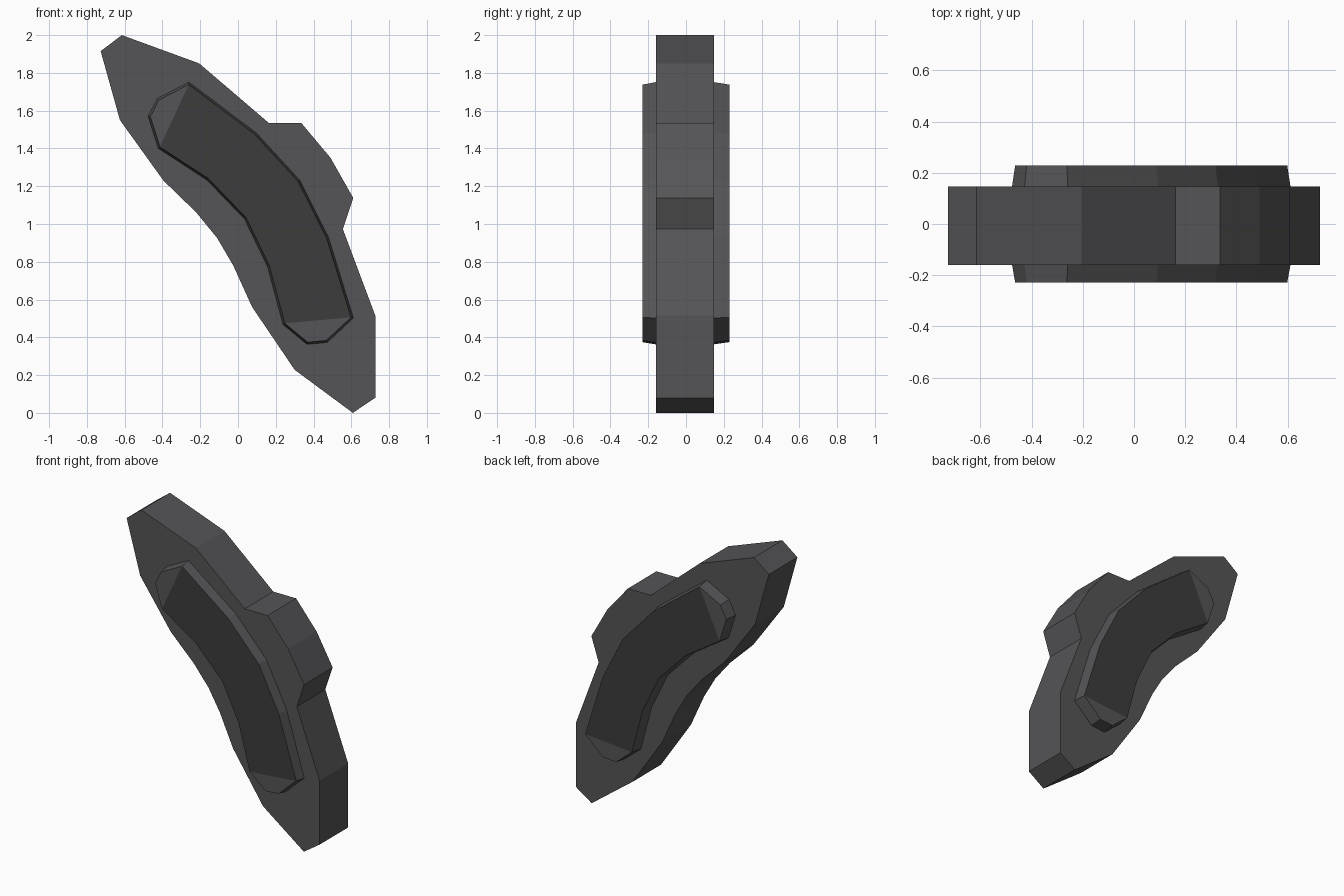
import bpy, bmesh
from mathutils import Vector

if "Cube" in bpy.data.objects:
    bpy.data.objects.remove(bpy.data.objects["Cube"])


def material(name, c):
    m = bpy.data.materials.new(name)
    m.diffuse_color = (c, c, c * 1.06, 1)
    m.use_nodes = True
    m.node_tree.nodes["Principled BSDF"].inputs["Base Color"].default_value = m.diffuse_color
    return m


shell = material("dark_grey", 0.09)
rubber = material("black_rubber", 0.045)


def inset(pts, d):
    # mitred inset of a clockwise outline
    out = []
    for i, p in enumerate(pts):
        p = Vector(p)
        a = (p - Vector(pts[i - 1])).normalized()
        b = (Vector(pts[(i + 1) % len(pts)]) - p).normalized()
        na, nb = Vector((a.y, -a.x)), Vector((b.y, -b.x))
        out.append(p + (na + nb) * d / (1 + na.dot(nb)))
    return out


def prism(name, base, top, y0, y1, caps):
    # side walls between two outlines; caps lists index loops on the y1 end
    bm = bmesh.new()
    lo = [bm.verts.new((p[0], y0, p[1])) for p in base]
    hi = [bm.verts.new((p[0], y1, p[1])) for p in top]
    n = len(lo)
    for i in range(n):
        j = (i + 1) % n
        bm.faces.new((lo[i], lo[j], hi[j], hi[i]))
    bm.faces.new(lo[::-1])
    for loop, slot in caps:
        f = bm.faces.new([hi[i % n] for i in loop])
        f.material_index = slot
    bmesh.ops.recalc_face_normals(bm, faces=bm.faces)
    me = bpy.data.meshes.new(name)
    bm.to_mesh(me)
    bm.free()
    me.materials.append(shell)
    me.materials.append(rubber)
    ob = bpy.data.objects.new(name, me)
    bpy.context.collection.objects.link(ob)


# curved plate body with a raised lug on the outer edge
body = [(-.615, 2), (-.205, 1.85), (.163, 1.535), (.335, 1.535), (.49, 1.35),
        (.61, 1.138), (.555, .973), (.727, .515), (.727, .08), (.608, 0),
        (.3, .228), (.075, .56), (-.025, .78), (-.11, .925), (-.22, 1.06),
        (-.395, 1.23), (-.625, 1.55), (-.727, 1.915)]
prism("body_plate", body, body, -.16, .147, [(range(len(body)), 0)])

# curved pads on both faces: dark centre strip with grey end facets
pad = [(-.26, 1.752), (.095, 1.485), (.328, 1.232), (.48, .93), (.612, .502),
       (.472, .372), (.365, .362), (.237, .468), (.155, .775), (.033, 1.027),
       (-.165, 1.232), (-.423, 1.4), (-.477, 1.57), (-.428, 1.665)]
pad_top = inset(pad, .012)
caps = [((0, 1, 10, 11), 1), ((1, 2, 9, 10), 1), ((2, 3, 8, 9), 1),
        ((3, 4, 7, 8), 1), ((4, 5, 6, 7), 0), ((11, 12, 13, 0), 0)]
prism("front_pad", pad, pad_top, -.155, -.229, caps)
prism("back_pad", pad, pad_top, .142, .229, caps)
